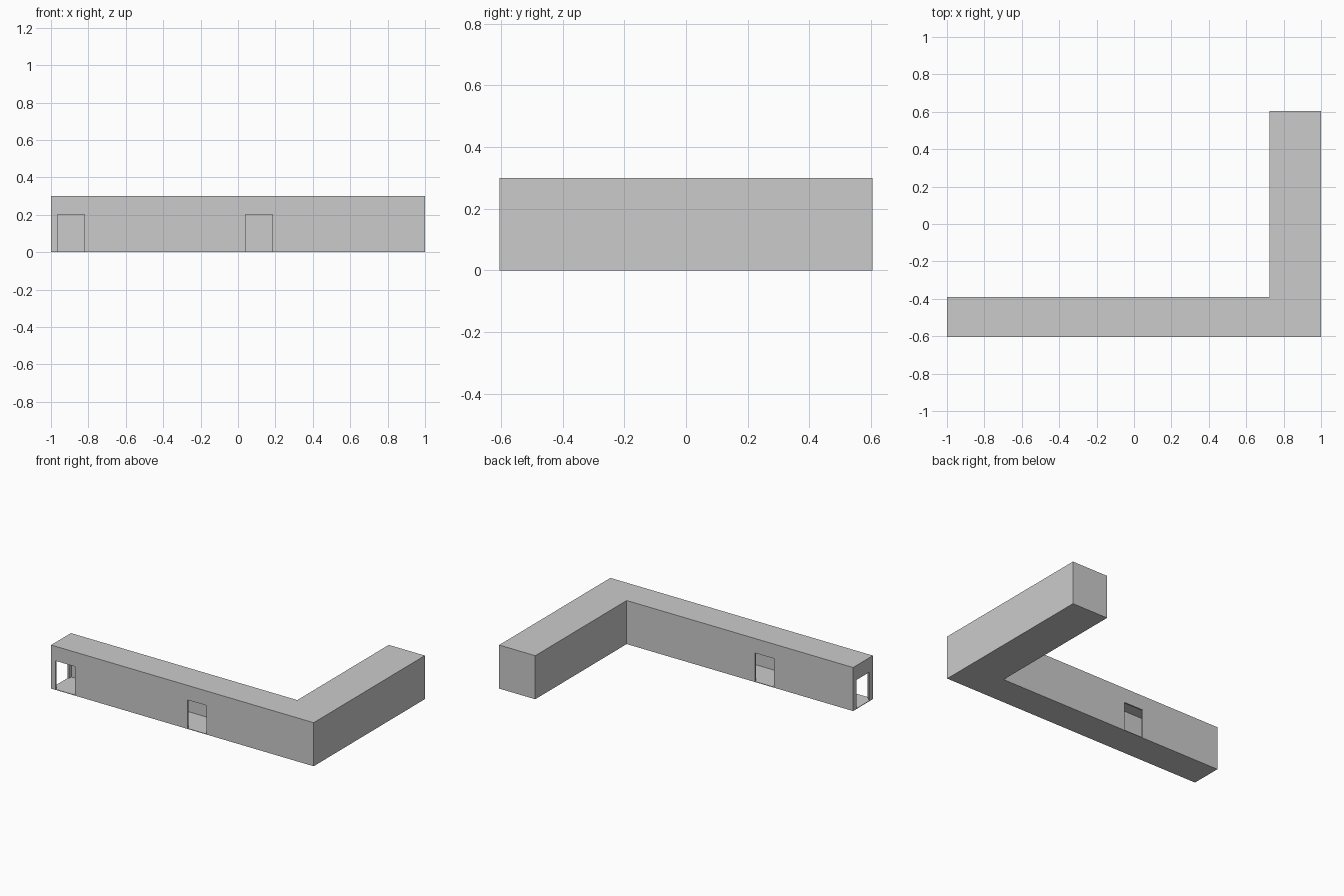
import bpy, bmesh

if "Cube" in bpy.data.objects:
    bpy.data.objects.remove(bpy.data.objects["Cube"])

WALL = 0.01
FLOOR = 0.004
HEIGHT = 0.30


def prism(name, outline, z0, z1):
    """Extrude a closed plan outline from z0 to z1."""
    bm = bmesh.new()
    face = bm.faces.new([bm.verts.new((x, y, z0)) for x, y in outline])
    ext = bmesh.ops.extrude_face_region(bm, geom=[face])
    top = [v for v in ext["geom"] if isinstance(v, bmesh.types.BMVert)]
    bmesh.ops.translate(bm, verts=top, vec=(0, 0, z1 - z0))
    bmesh.ops.recalc_face_normals(bm, faces=bm.faces[:])
    mesh = bpy.data.meshes.new(name)
    bm.to_mesh(mesh)
    bm.free()
    obj = bpy.data.objects.new(name, mesh)
    bpy.context.collection.objects.link(obj)
    return obj


def l_plan(t):
    """L-shaped plan, inset by t."""
    x0, x1, xi = -1 + t, 1 - t, 0.725 + t
    y0, y1, yi = -0.605 + t, 0.605 - t, -0.39 - t
    return [(x0, y0), (x1, y0), (x1, y1), (xi, y1), (xi, yi), (x0, yi)]


def rect(x0, x1, y0, y1):
    return [(x0, y0), (x1, y0), (x1, y1), (x0, y1)]


def cut(target, cutter):
    cutter.hide_render = True
    cutter.hide_viewport = False
    cutter.display_type = 'WIRE'
    mod = target.modifiers.new(cutter.name, 'BOOLEAN')
    mod.operation = 'DIFFERENCE'
    mod.solver = 'EXACT'
    mod.object = cutter


# Outer corridor shell
corridor = prism("corridor_walls", l_plan(0), 0, HEIGHT)

# Hollow interior
cut(corridor, prism("interior_cutter", l_plan(WALL), FLOOR, HEIGHT - WALL))

# Doorways: two in front, one at the back, one in the left end
doors = {
    "front_left_door_cutter": rect(-0.965, -0.82, -0.65, -0.58),
    "front_middle_door_cutter": rect(0.04, 0.185, -0.65, -0.58),
    "back_door_cutter": rect(-0.397, -0.252, -0.415, -0.35),
    "end_door_cutter": rect(-1.05, -0.975, -0.57, -0.425),
}
for name, plan in doors.items():
    cut(corridor, prism(name, plan, FLOOR, 0.20))
